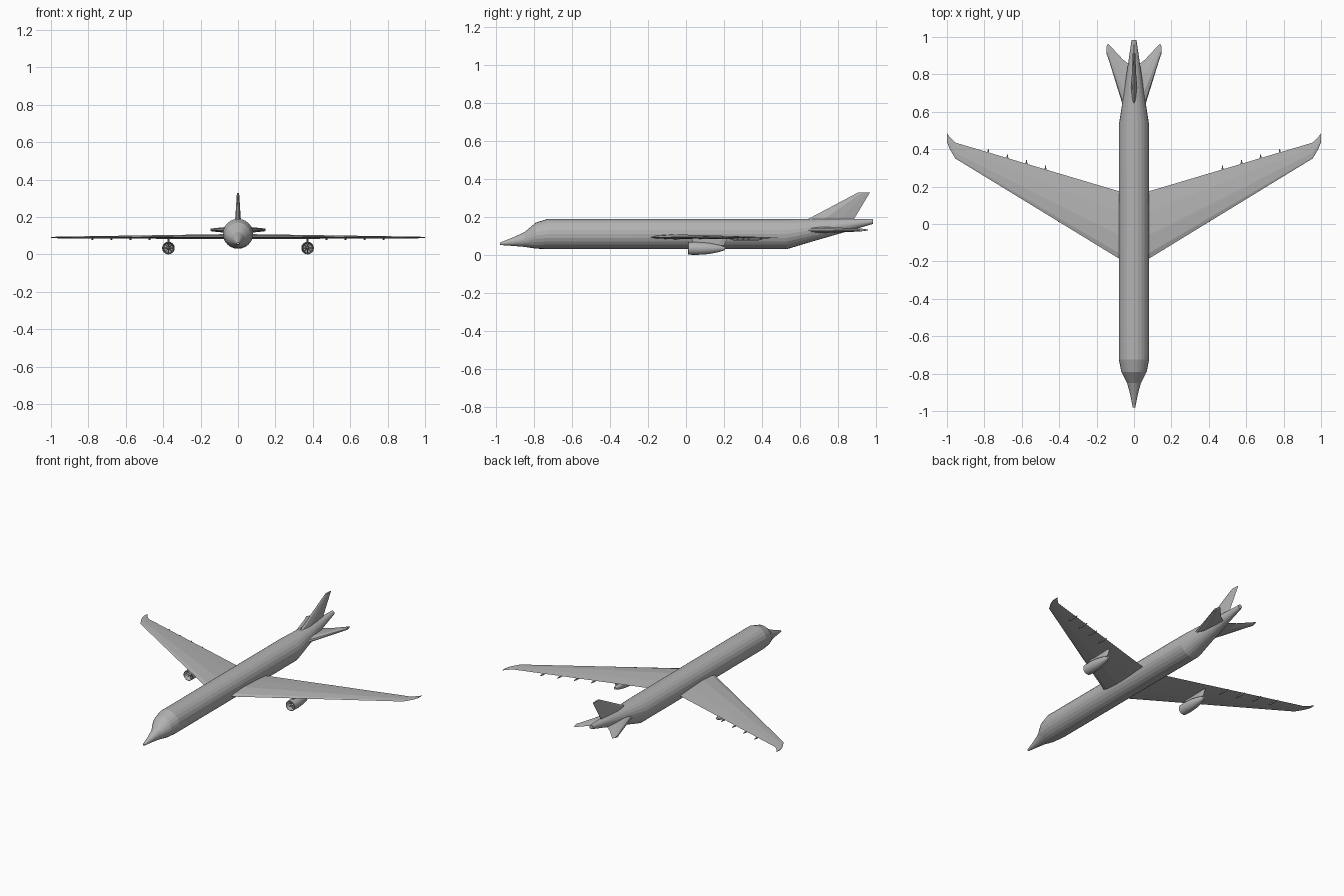
import bpy, bmesh, math

cube = bpy.data.objects.get("Cube")
if cube:
    bpy.data.objects.remove(cube, do_unlink=True)

grey = bpy.data.materials.new("plain grey")
grey.use_nodes = True
COLOUR = (0.45, 0.45, 0.45, 1)
grey.diffuse_color = COLOUR
grey.node_tree.nodes["Principled BSDF"].inputs["Base Color"].default_value = COLOUR


def loft(name, rings, mirror=False, smooth=None):
    """Skin a list of equal-length point rings and cap both ends."""
    bm = bmesh.new()
    loops = [[bm.verts.new(p) for p in ring] for ring in rings]
    n = len(loops[0])
    for a, b in zip(loops, loops[1:]):
        for i in range(n):
            j = (i + 1) % n
            bm.faces.new((a[i], a[j], b[j], b[i]))
    bm.faces.new(loops[0])
    bm.faces.new(loops[-1])
    bmesh.ops.recalc_face_normals(bm, faces=bm.faces)
    mesh = bpy.data.meshes.new(name)
    bm.to_mesh(mesh)
    bm.free()
    mesh.materials.append(grey)
    obj = bpy.data.objects.new(name, mesh)
    bpy.context.collection.objects.link(obj)
    if mirror:
        obj.modifiers.new("Mirror", 'MIRROR').use_mirror_merge = False
    if smooth:
        bpy.ops.object.select_all(action='DESELECT')
        obj.select_set(True)
        bpy.context.view_layer.objects.active = obj
        bpy.ops.object.shade_smooth_by_angle(angle=math.radians(smooth))
    return obj


def ellipse(x, y, z, rx, rz, n=24):
    return [(x + rx * math.cos(math.tau * i / n), y,
             z + rz * math.sin(math.tau * i / n)) for i in range(n)]


def airfoil(lead, trail, up, down):
    """Closed section as (chord position, thickness offset) pairs."""
    shape = [(0.08, 0.55), (0.35, 1), (0.7, 0.6)]
    upper = [(lead + (trail - lead) * f, up * t) for f, t in shape]
    lower = [(lead + (trail - lead) * f, -down * t) for f, t in shape]
    return [(lead, 0)] + upper + [(trail, 0)] + lower[::-1]


def flat_surface(name, stations):
    """Mirrored horizontal surface; station = x, z, lead, trail, up, down."""
    return loft(name, [[(x, y, z + t) for y, t in airfoil(*section)]
                       for x, z, *section in stations], mirror=True)


# Fuselage: y, bottom z, top z, half width
sections = [(-0.98, 0.052, 0.064, 0.007), (-0.91, 0.047, 0.092, 0.021),
            (-0.85, 0.042, 0.12, 0.037), (-0.79, 0.033, 0.17, 0.068),
            (-0.725, 0.03, 0.19, 0.081), (0.53, 0.03, 0.19, 0.081),
            (0.65, 0.066, 0.19, 0.062), (0.985, 0.163, 0.19, 0.013)]
loft("fuselage", [ellipse(0, y, (lo + hi) / 2, w, (hi - lo) / 2)
                  for y, lo, hi, w in sections], smooth=12)

# Wings with swept-back tips
flat_surface("wings", [(0.04, 0.093, -0.205, 0.163, 0.015, 0.011),
                       (0.08, 0.093, -0.185, 0.175, 0.015, 0.011),
                       (0.955, 0.09, 0.35, 0.435, 0.005, 0.004),
                       (0.985, 0.09, 0.4, 0.465, 0.004, 0.003),
                       (1.0, 0.09, 0.437, 0.485, 0.002, 0.002)])

# Tailplanes
flat_surface("tailplanes", [(0.02, 0.131, 0.57, 0.85, 0.016, 0.016),
                            (0.06, 0.131, 0.635, 0.88, 0.016, 0.016),
                            (0.139, 0.131, 0.89, 0.965, 0.008, 0.008),
                            (0.147, 0.131, 0.91, 0.95, 0.006, 0.006)])

# Tail fin
loft("tail_fin", [[(t, y, z) for y, t in airfoil(lead, trail, w, w)]
                  for z, lead, trail, w in [(0.165, 0.6, 0.865, 0.016),
                                            (0.19, 0.645, 0.885, 0.015),
                                            (0.328, 0.905, 0.968, 0.006)]])

# Engines: open nacelle, fan with blades, spinner and pylon
EX, EZ = 0.372, 0.034
profile = [(0.07, 0.024), (0.03, 0.027), (0.01, 0.03), (0.012, 0.033),
           (0.06, 0.034), (0.12, 0.03), (0.17, 0.02), (0.205, 0.009)]
loft("nacelles", [ellipse(EX, y, EZ, r, r, 16) for y, r in profile],
     mirror=True, smooth=30)
loft("spinners", [ellipse(EX, y, EZ, r, r, 10)
                  for y, r in [(0.018, 0.002), (0.04, 0.009), (0.072, 0.01)]],
     mirror=True)
for k in range(8):
    a = math.tau * k / 8
    ca, sa = math.cos(a), math.sin(a)
    blade = [[(EX + r * ca - s * sa, y, EZ + r * sa + s * ca)
              for s, y in ((-0.003, 0.035), (0.003, 0.045),
                           (0.003, 0.05), (-0.003, 0.04))]
             for r in (0.006, 0.026)]
    loft("fan_blade_%d" % (k + 1), blade, mirror=True)
loft("pylons", [[(EX + sx * 0.006, y, z) for sx, y in
                 ((0, y0), (1, y0 + 0.02), (1, y1 - 0.03), (0, y1), (-1, y1 - 0.03), (-1, y0 + 0.02))]
                for z, y0, y1 in [(0.05, 0.04, 0.2), (0.09, 0.03, 0.22)]], mirror=True)

# Flap track fairings under the trailing edge
for k in range(4):
    x = 0.473 + 0.102 * k
    end = 0.312 + 0.03 * k
    loft("flap_fairing_%d" % (k + 1),
         [ellipse(x, end + dy, 0.082, r, r, 8)
          for dy, r in [(-0.08, 0.001), (-0.06, 0.006), (-0.025, 0.006), (0, 0.002)]],
         mirror=True)
